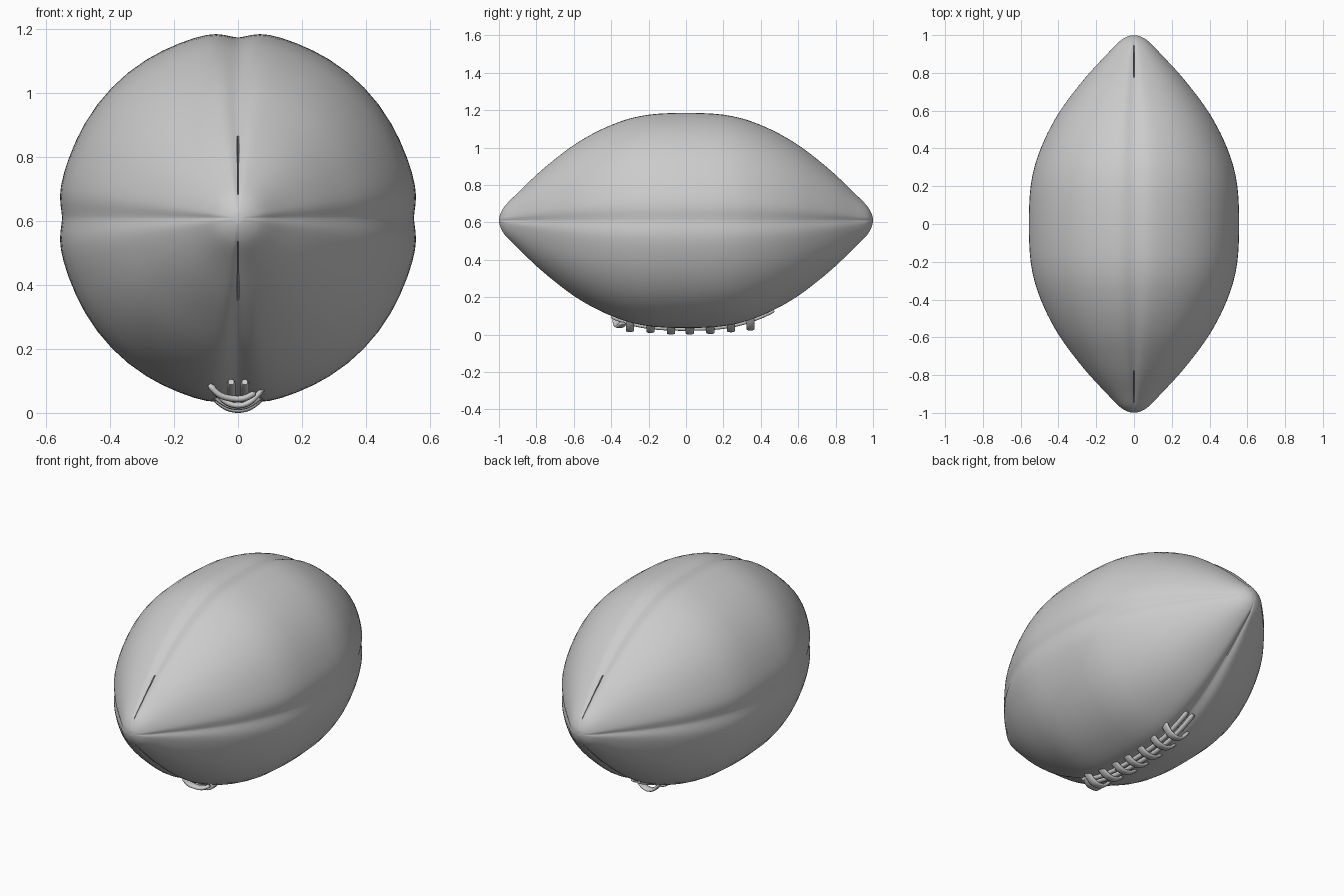
import bpy, bmesh
from math import sin, cos, exp, radians, pi
from mathutils import Vector

if "Cube" in bpy.data.objects:
    bpy.data.objects.remove(bpy.data.objects["Cube"])

CZ = 0.61  # height of the ball's long axis


def spline(pts, steps):
    """Catmull-Rom through the points."""
    p = [Vector(q) for q in pts]
    p = [2 * p[0] - p[1]] + p + [2 * p[-1] - p[-2]]
    out = []
    for i in range(1, len(p) - 2):
        a, b, c, d = p[i - 1:i + 3]
        for s in range(steps):
            t = s / steps
            out.append(0.5 * (2 * b + (c - a) * t + (2 * a - 5 * b + 4 * c - d) * t * t
                              + (3 * b - a - 3 * c + d) * t ** 3))
    return out + [p[-2]]


def skin(name, rings, angle=60):
    """Join closed rings into a capped smooth skin."""
    bm = bmesh.new()
    rows = [[bm.verts.new(v) for v in r] for r in rings]
    n = len(rows[0])
    for a, b in zip(rows, rows[1:]):
        for i in range(n):
            j = (i + 1) % n
            bm.faces.new((a[i], a[j], b[j], b[i]))
    bm.faces.new(rows[0])
    bm.faces.new(rows[-1])
    bmesh.ops.recalc_face_normals(bm, faces=bm.faces)
    me = bpy.data.meshes.new(name)
    bm.to_mesh(me)
    bm.free()
    ob = bpy.data.objects.new(name, me)
    bpy.context.collection.objects.link(ob)
    bpy.ops.object.select_all(action='DESELECT')
    ob.select_set(True)
    bpy.context.view_layer.objects.active = ob
    bpy.ops.object.shade_smooth_by_angle(angle=radians(angle))
    return ob


# Ball outline: (y, radius), mirrored end to end
half = [(0, .577), (.1, .575), (.2, .567), (.3, .547), (.4, .512), (.5, .465), (.6, .405),
        (.7, .33), (.8, .245), (.9, .148), (.96, .088), (.985, .052), (.997, .022), (.999, .006)]
full = [(-y, r, 0) for y, r in reversed(half[1:])] + [(y, r, 0) for y, r in half]
outline = spline(full, 4)


def radius(y):
    for a, b in zip(outline, outline[1:]):
        if a.x <= y <= b.x:
            return a.y + (b.y - a.y) * (y - a.x) / (b.x - a.x)
    return 0


# Four panels, with columns bunched up around each seam
near = [0, .8, 2.5, 4.5, 7, 10, 14, 19, 25, 31, 38]
quarter = near + [45] + [90 - d for d in reversed(near[1:])]
columns = [(d, k) for k in range(4) for d in quarter]
rings = []
for p in outline:
    y, r = p.x, p.y
    t = abs(y)
    ring = []
    for d, k in columns:
        ang = radians(d + 90 * k)
        off = min(d, 90 - d)
        seam = k if d < 45 else (k + 1) % 4
        vertical = seam % 2 == 1
        depth = (.024 if vertical else .016) + .035 * t ** 2
        f = 1 + .008 * exp(-((off - 9) / 9) ** 2) - depth * exp(-(off / 5) ** 2)
        rr = r * f
        if off == 0 and vertical and .79 < t < .966:  # open slit near the tips
            rr -= .03
        ring.append((rr * cos(ang) * .967, y, CZ + rr * sin(ang)))
    rings.append(ring)
skin("ball_body", rings, 50)


def lace(name, pts, wide, thick, across):
    """Flattened cord along a path; across is the wide direction."""
    path = spline(pts, 5)
    w = Vector(across)
    rings = []
    for i, c in enumerate(path):
        tan = (path[min(i + 1, len(path) - 1)] - path[max(i - 1, 0)]).normalized()
        side = (w - tan * w.dot(tan)).normalized()
        up = tan.cross(side)
        end = .7 if i in (0, len(path) - 1) else 1
        ring = []
        for k in range(12):
            a = 2 * pi * k / 12
            ca, sa = cos(a), sin(a)
            sq = (abs(ca) ** 3 + abs(sa) ** 3) ** (-1 / 3)  # rounded box section
            ring.append(c + (side * ca * wide + up * sa * thick) * sq * end)
        rings.append(ring)
    skin(name, rings)


# Pair of long laces following the bottom seam
for s, tag in ((-1, "left"), (1, "right")):
    ys = [-.40 + .87 * i / 10 for i in range(11)]
    lace("long_lace_" + tag, [(s * .021, y, CZ - radius(y) - .001) for y in ys],
         .013, .012, (1, 0, 0))

# Arched cross laces
for i, (y, low) in enumerate([(-.30, .014), (-.19, .009), (-.08, .0), (.02, .0),
                              (.13, .003), (.24, .012), (.345, .022)]):
    mid = low + .009
    top = max(CZ - radius(y) + .018, mid + .045)
    pts = [(x * .08, y, mid + (top - mid) * abs(x) ** 2.2) for x in (-1, -.75, -.4, 0, .4, .75, 1)]
    lace("cross_lace_%d" % (i + 1), pts, .022, .009, (0, 1, 0))

# Slanted end lace
lace("end_lace", [(-.09, -.375, .088), (-.06, -.37, .058), (-.025, -.36, .046),
                  (.015, -.352, .045), (.05, -.335, .06)], .02, .010, (0, 1, 0))
